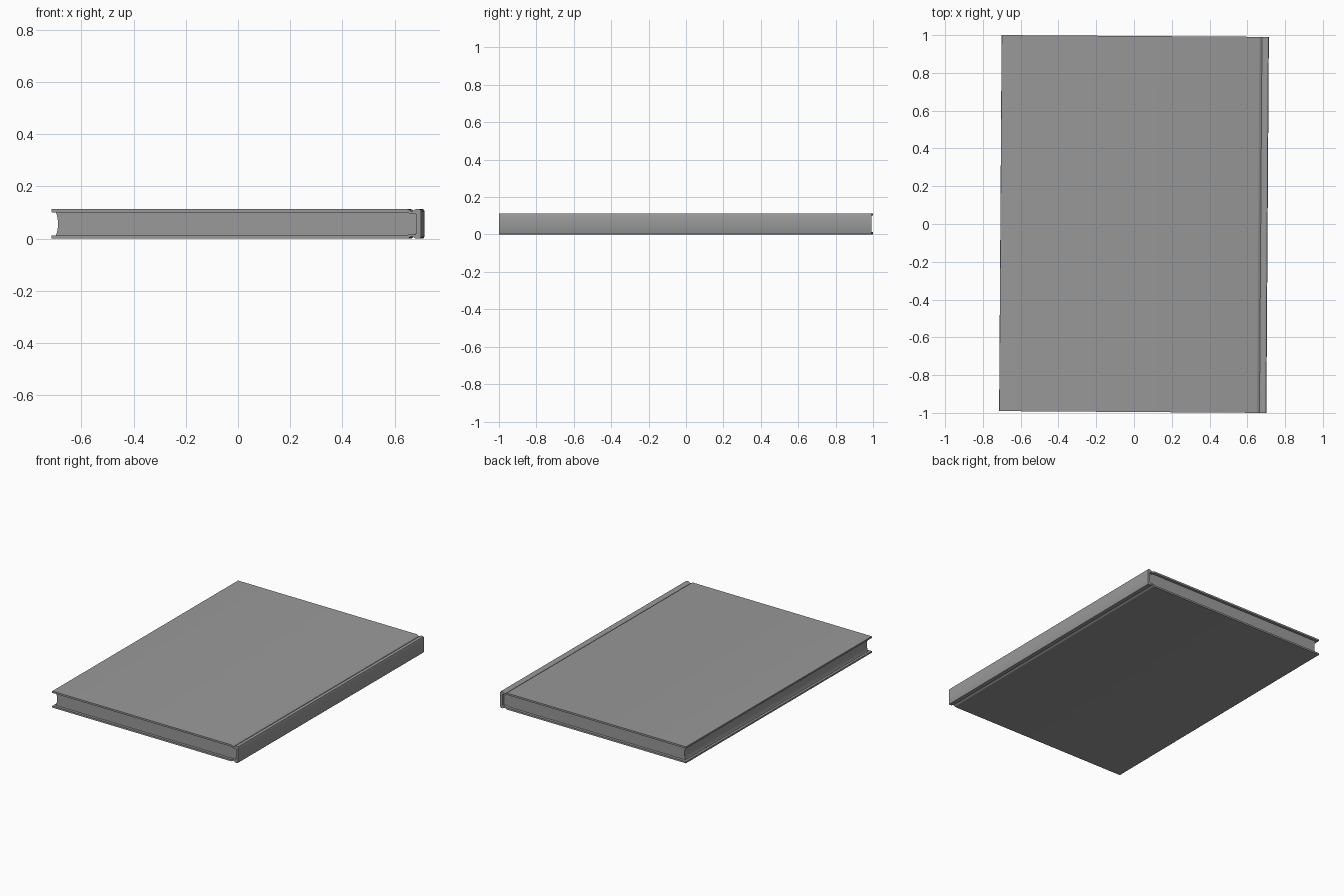
import bpy, bmesh, math

if "Cube" in bpy.data.objects:
    bpy.data.objects.remove(bpy.data.objects["Cube"])

MID = 0.0565          # half the book thickness
TURN = -0.0067        # slight clockwise turn on the ground
HALF_LEN = 0.9953

grey = bpy.data.materials.new("dark_grey")
grey.diffuse_color = (0.32, 0.32, 0.32, 1)
grey.use_nodes = True
grey.node_tree.nodes["Principled BSDF"].inputs["Base Color"].default_value = grey.diffuse_color


def extrude_profile(name, pts, half_len):
    """Closed x/z profile (z measured from mid height) extruded along y."""
    bm = bmesh.new()
    face = bm.faces.new([bm.verts.new((x, -half_len, z + MID)) for x, z in pts])
    res = bmesh.ops.extrude_face_region(bm, geom=[face], use_keep_orig=True)
    moved = [g for g in res["geom"] if isinstance(g, bmesh.types.BMVert)]
    bmesh.ops.translate(bm, verts=moved, vec=(0, 2 * half_len, 0))
    bmesh.ops.recalc_face_normals(bm, faces=bm.faces[:])
    mesh = bpy.data.meshes.new(name)
    bm.to_mesh(mesh)
    bm.free()
    mesh.materials.append(grey)
    ob = bpy.data.objects.new(name, mesh)
    bpy.context.collection.objects.link(ob)
    ob.rotation_euler.z = TURN
    bpy.context.view_layer.objects.active = ob
    ob.select_set(True)
    bpy.ops.object.shade_smooth_by_angle(angle=math.radians(35))
    ob.select_set(False)
    return ob


def mirrored(half):
    """Follow the upper half with its mirror image in z, in reverse."""
    return half + [(x, -z) for x, z in reversed(half)]


# Hard case: two boards, pressed hinge grooves and a rounded-edge spine
outer = [(-0.7075, 0.0555), (-0.7065, MID), (0.655, MID), (0.661, 0.0545),
         (0.666, 0.050), (0.671, 0.048), (0.677, 0.050), (0.683, 0.0545),
         (0.689, MID), (0.700, MID), (0.705, 0.0545), (0.7075, 0.049)]
inner = [(0.690, 0.036), (0.685, 0.041), (0.677, 0.038), (0.668, 0.038),
         (0.660, 0.041), (0.652, 0.0445), (-0.7065, 0.0445), (-0.7075, 0.0455)]
# Around the outside, then back along the inside
case = mirrored(outer) + mirrored(inner)[len(inner):] + inner
extrude_profile("book_case", case, HALF_LEN)

# Page block with a hollow fore-edge
PAGE = 0.0450
steps = 10
fore_edge = []
for i in range(steps + 1):
    t = -1 + 2 * i / steps
    fore_edge.append((-0.683 - 0.008 * t * t, PAGE * t))
pages = fore_edge + [(0.668, PAGE), (0.691, 0.038), (0.691, -0.038), (0.668, -PAGE)]
extrude_profile("page_block", pages, HALF_LEN - 0.018)
